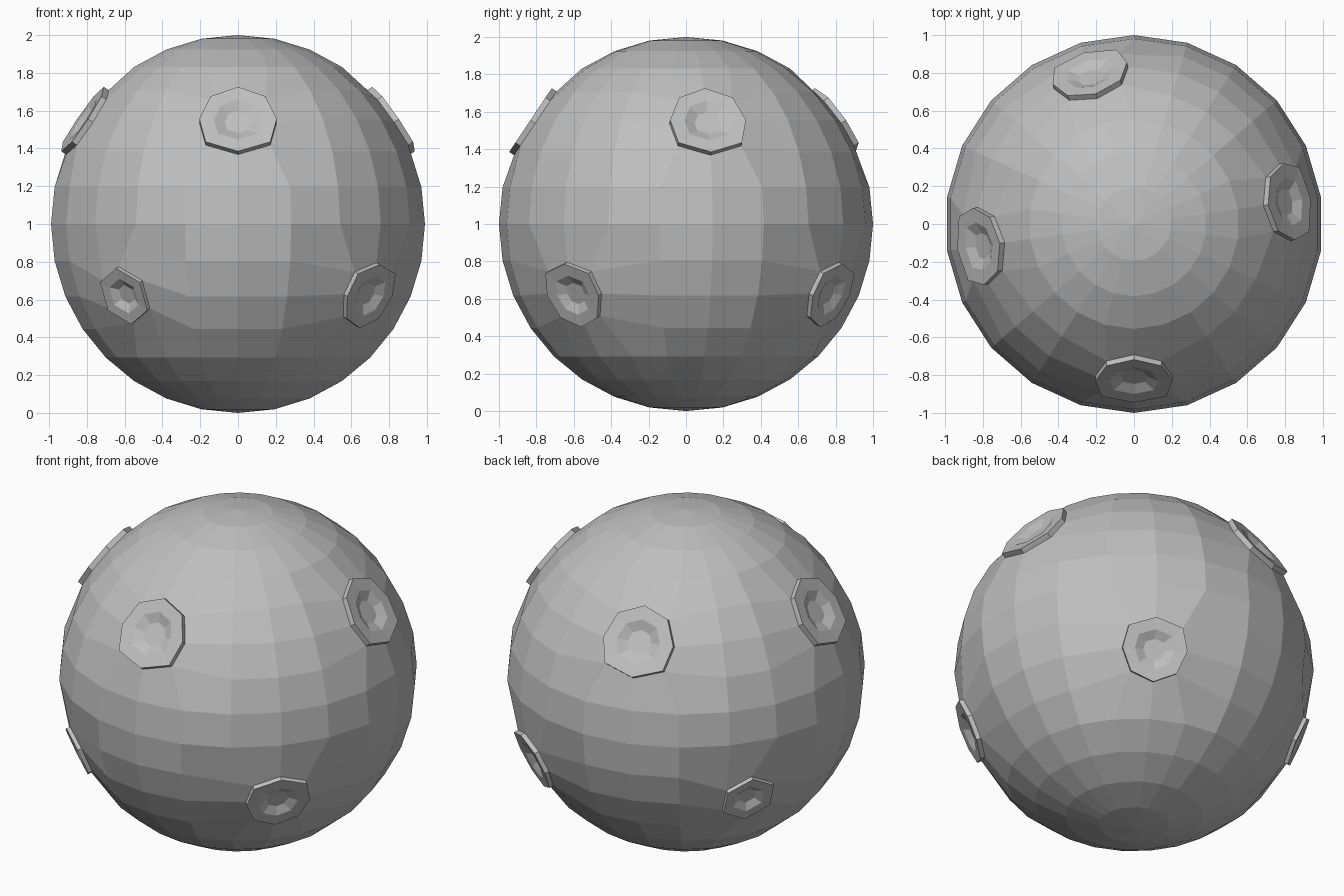
import bpy, bmesh
from math import radians, degrees, atan2, sin, cos, sqrt, copysign
from mathutils import Vector

cube = bpy.data.objects.get("Cube")
if cube:
    bpy.data.objects.remove(cube, do_unlink=True)

SEGMENTS, RINGS = 22, 16
STEP = 360 / SEGMENTS


def direction(azimuth, elevation):
    a, e = radians(azimuth), radians(elevation)
    return Vector((cos(a) * cos(e), sin(a) * cos(e), sin(e)))


def ring_angle(co, u, v, sides):
    """Snap a vertex to its corner of the regular crater outline."""
    step = 360 / sides
    snapped = round(degrees(atan2(co.dot(v), co.dot(u))) / step) * step
    return radians(snapped + (30 if sides == 6 else 0))


def crater(bm, azimuth, elevation, radius, sides):
    """Round off a patch of ball faces and raise it as a rim with a dished middle."""
    n = direction(azimuth, elevation)
    u = Vector((0, 0, 1)).cross(n).normalized()
    v = n.cross(u)

    # patch: four faces around a vertex, or two faces sharing an edge
    if sides == 8:
        centre = min(bm.verts, key=lambda p: (p.co - n).length)
        middle = [centre]
    else:
        centre = min(bm.edges, key=lambda e: ((e.verts[0].co + e.verts[1].co) / 2 - n).length)
        middle = []
    faces = list(centre.link_faces)
    outline = {p for f in faces for p in f.verts if p not in middle}
    outline = sorted(outline, key=lambda p: atan2(p.co.dot(v), p.co.dot(u)))
    bmesh.ops.delete(bm, geom=faces, context='FACES')

    # move the outline onto the crater edge, widened toward the equator
    offsets = []
    for p in outline:
        a = ring_angle(p.co, u, v, sides)
        x, y = radius * cos(a), radius * sin(a)
        if sides == 8 and abs(x * y) > 0.001 and y * elevation < 0:
            x *= 1.18
        offsets.append(u * x + v * y)
        p.co = offsets[-1] + n * sqrt(1 - radius ** 2) * 0.99

    # rim wall, flat lip and shallow bowl
    ring = outline
    for scale, height in ((1, 1.0), (0.62, 0.997), (0.34, 0.972)):
        inner = [bm.verts.new(o * scale + n * height) for o in offsets]
        for i in range(len(ring)):
            j = (i + 1) % len(ring)
            bm.faces.new((ring[i], ring[j], inner[j], inner[i]))
        ring = inner
    bm.faces.new(ring)


# ball
bm = bmesh.new()
bmesh.ops.create_uvsphere(bm, u_segments=SEGMENTS, v_segments=RINGS, radius=1)

# upper craters
for azimuth in (90 - 5 * STEP, 90 + STEP, 90 + 6 * STEP, 270):
    crater(bm, azimuth, 33.75, 0.205, 8)

# lower craters
for azimuth in (270 + 3 * STEP, 90 - 2 * STEP):
    crater(bm, azimuth, -22.5, 0.182, 8)
for azimuth in (270 - 2.5 * STEP, 90 + 3.5 * STEP):
    crater(bm, azimuth, -22.5, 0.16, 6)

bmesh.ops.recalc_face_normals(bm, faces=bm.faces)
bmesh.ops.translate(bm, verts=bm.verts, vec=(0, 0, 1))
mesh = bpy.data.meshes.new("cratered_ball")
bm.to_mesh(mesh)
bm.free()
ball = bpy.data.objects.new("cratered_ball", mesh)
bpy.context.scene.collection.objects.link(ball)

# stone colour
grey = bpy.data.materials.new("stone_grey")
grey.use_nodes = True
colour = (0.52, 0.52, 0.52, 1)
grey.diffuse_color = colour
grey.node_tree.nodes["Principled BSDF"].inputs["Base Color"].default_value = colour
mesh.materials.append(grey)
